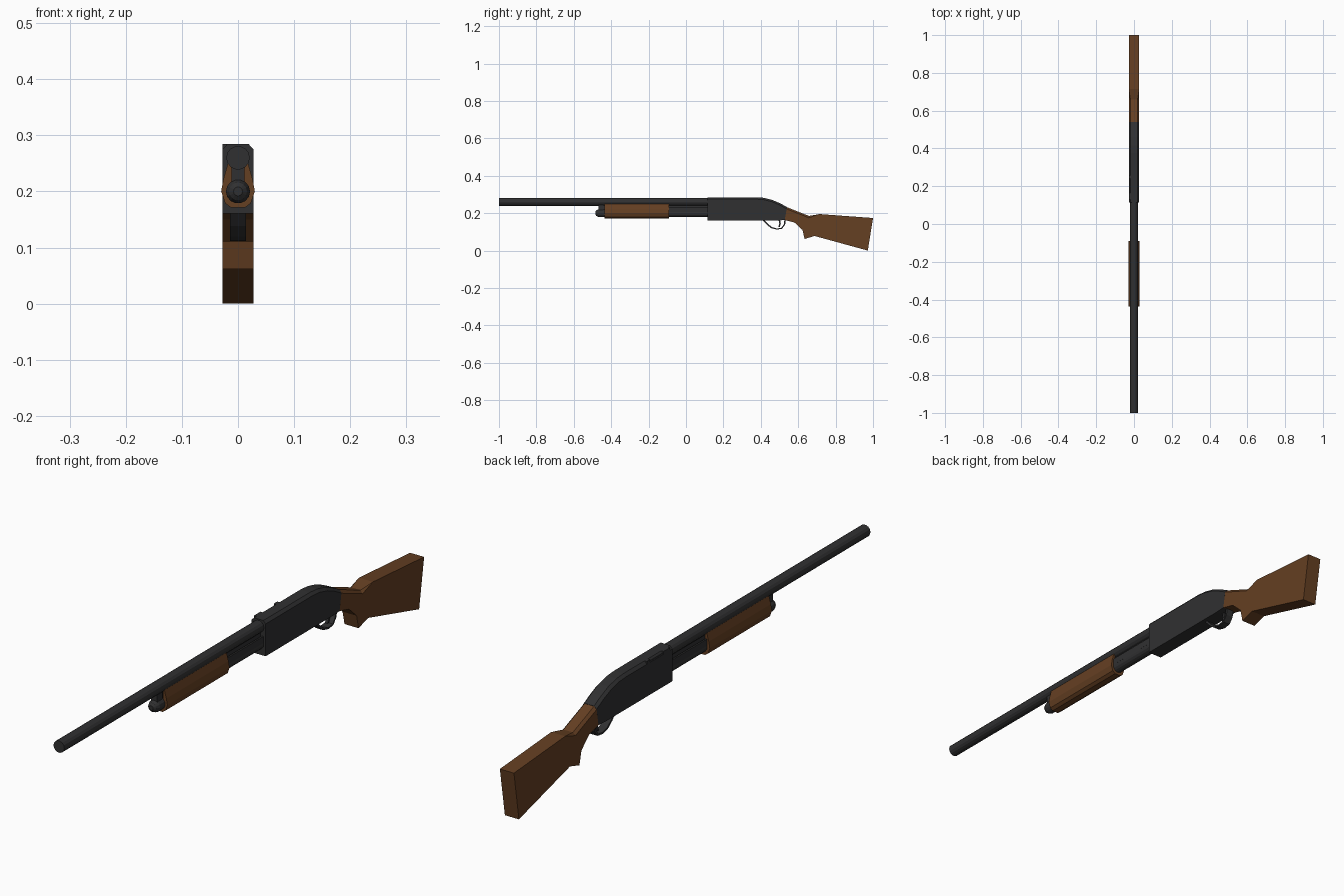
import bpy, bmesh
from math import pi, cos, sin

if "Cube" in bpy.data.objects:
    bpy.data.objects.remove(bpy.data.objects["Cube"])


def material(name, rgb):
    m = bpy.data.materials.new(name)
    m.diffuse_color = (*rgb, 1)
    m.use_nodes = True
    m.node_tree.nodes["Principled BSDF"].inputs["Base Color"].default_value = m.diffuse_color
    return m


STEEL = material("dark_steel", (0.03, 0.03, 0.031))
WOOD = material("brown_wood", (0.13, 0.05, 0.016))


def loft(name, rings, mat, closed=False):
    """Skin matching rings of points; cap the ends unless closed into a loop."""
    bm = bmesh.new()
    rows = [[bm.verts.new(p) for p in ring] for ring in rings]
    n = len(rows[0])
    pairs = list(zip(rows, rows[1:])) + ([(rows[-1], rows[0])] if closed else [])
    for a, b in pairs:
        for i in range(n):
            j = (i + 1) % n
            bm.faces.new((a[i], a[j], b[j], b[i]))
    if not closed:
        bm.faces.new(rows[0])
        bm.faces.new(rows[-1])
    bmesh.ops.remove_doubles(bm, verts=bm.verts, dist=1e-5)
    bmesh.ops.recalc_face_normals(bm, faces=bm.faces)
    me = bpy.data.meshes.new(name)
    bm.to_mesh(me)
    bm.free()
    me.materials.append(mat)
    ob = bpy.data.objects.new(name, me)
    bpy.context.collection.objects.link(ob)
    return ob


def tube(name, stations, z, mat, sides=14):
    """Round part along y from (y, radius) stations."""
    angles = [2 * pi * i / sides for i in range(sides)]
    return loft(name, [[(r * cos(a), y, z + r * sin(a)) for a in angles]
                       for y, r in stations], mat)


def box(name, x0, x1, y0, y1, z0, z1, mat):
    return loft(name, [[(x0, y, z0), (x1, y, z0), (x1, y, z1), (x0, y, z1)]
                       for y in (y0, y1)], mat)


def body(name, stations, mat, h=0.0275):
    """Slab with chamfered top edges; stations are (y_top, z_top, y_bottom, z_bottom, chamfer)."""
    rings = []
    for yt, zt, yb, zb, c in stations:
        t = c * 1.1 / (zt - zb)
        ys, zs = yt + (yb - yt) * t, zt + (zb - zt) * t
        rings.append([(-h, yb, zb), (h, yb, zb), (h, ys, zs),
                      (h - c, yt, zt), (c - h, yt, zt), (-h, ys, zs)])
    return loft(name, rings, mat)


# Barrel and magazine tube with rounded cap
tube("barrel", [(-1, 0.021), (0.13, 0.021)], 0.26, STEEL)
tube("magazine_tube", [(-0.45, 0.02), (0.13, 0.02)], 0.2, STEEL)
tube("magazine_cap", [(-0.485, 0.008), (-0.479, 0.016), (-0.466, 0.0215), (-0.437, 0.0215)],
     0.2, STEEL)
box("barrel_bracket", -0.012, 0.012, -0.468, -0.44, 0.21, 0.248, STEEL)

# Action bars between forend and receiver
for side, s in (("left", -1), ("right", 1)):
    box("action_bar_" + side, s * 0.013, s * 0.019, -0.1, 0.13, 0.205, 0.229, STEEL)
box("barrel_rib", -0.008, 0.008, -0.44, 0.13, 0.215, 0.245, STEEL)

# Sliding forend: faceted trough, mirrored section
half = [(0.012, 0.171), (0.023, 0.179), (0.030, 0.200), (0.026, 0.222),
        (0.0175, 0.252), (0.012, 0.252), (0.012, 0.215)]
section = half + [(-x, z) for x, z in reversed(half)]
loft("forend", [[(x, y, z) for x, z in section] for y in (-0.437, -0.09)], WOOD)

# Receiver with curved rear
C = 0.009
body("receiver", [(0.115, 0.285, 0.115, 0.161, C), (0.375, 0.285, 0.37, 0.161, C),
                  (0.415, 0.282, 0.41, 0.161, C), (0.46, 0.271, 0.45, 0.161, C),
                  (0.50, 0.254, 0.49, 0.161, C), (0.54, 0.233, 0.528, 0.163, C)], STEEL)

# Ejection port on the left: two raised square lugs and a lower bolt
box("port_lug_front", -0.0275, -0.016, 0.13, 0.165, 0.265, 0.285, STEEL)
box("port_lug_rear", -0.0275, -0.016, 0.24, 0.258, 0.265, 0.285, STEEL)
box("bolt", -0.0255, -0.015, 0.165, 0.24, 0.255, 0.279, STEEL)

# Stock: chamfered neck, grip and butt
body("stock", [(0.54, 0.232, 0.528, 0.163, C), (0.585, 0.214, 0.58, 0.150, C),
               (0.625, 0.198, 0.623, 0.110, C), (0.658, 0.185, 0.634, 0.062, C),
               (0.714, 0.195, 0.687, 0.078, 0), (1.0, 0.174, 0.972, 0.0, 0)], WOOD)

# Trigger guard: bent strip, outer path and inner offset
outer = [(0.408, 0.165), (0.432, 0.138), (0.455, 0.120), (0.485, 0.112),
         (0.513, 0.116), (0.530, 0.138), (0.534, 0.165)]
inner = [(0.418, 0.165), (0.439, 0.142), (0.459, 0.126), (0.486, 0.118),
         (0.509, 0.121), (0.523, 0.140), (0.526, 0.165)]
loft("trigger_guard", [[(-0.014, *o), (0.014, *o), (0.014, *i), (-0.014, *i)]
                       for o, i in zip(outer, inner)], STEEL)

# Trigger
loft("trigger", [[(-0.005, y, z), (0.005, y, z), (0.005, y + 0.008, z), (-0.005, y + 0.008, z)]
                 for y, z in ((0.494, 0.165), (0.499, 0.145), (0.493, 0.126))], STEEL)
